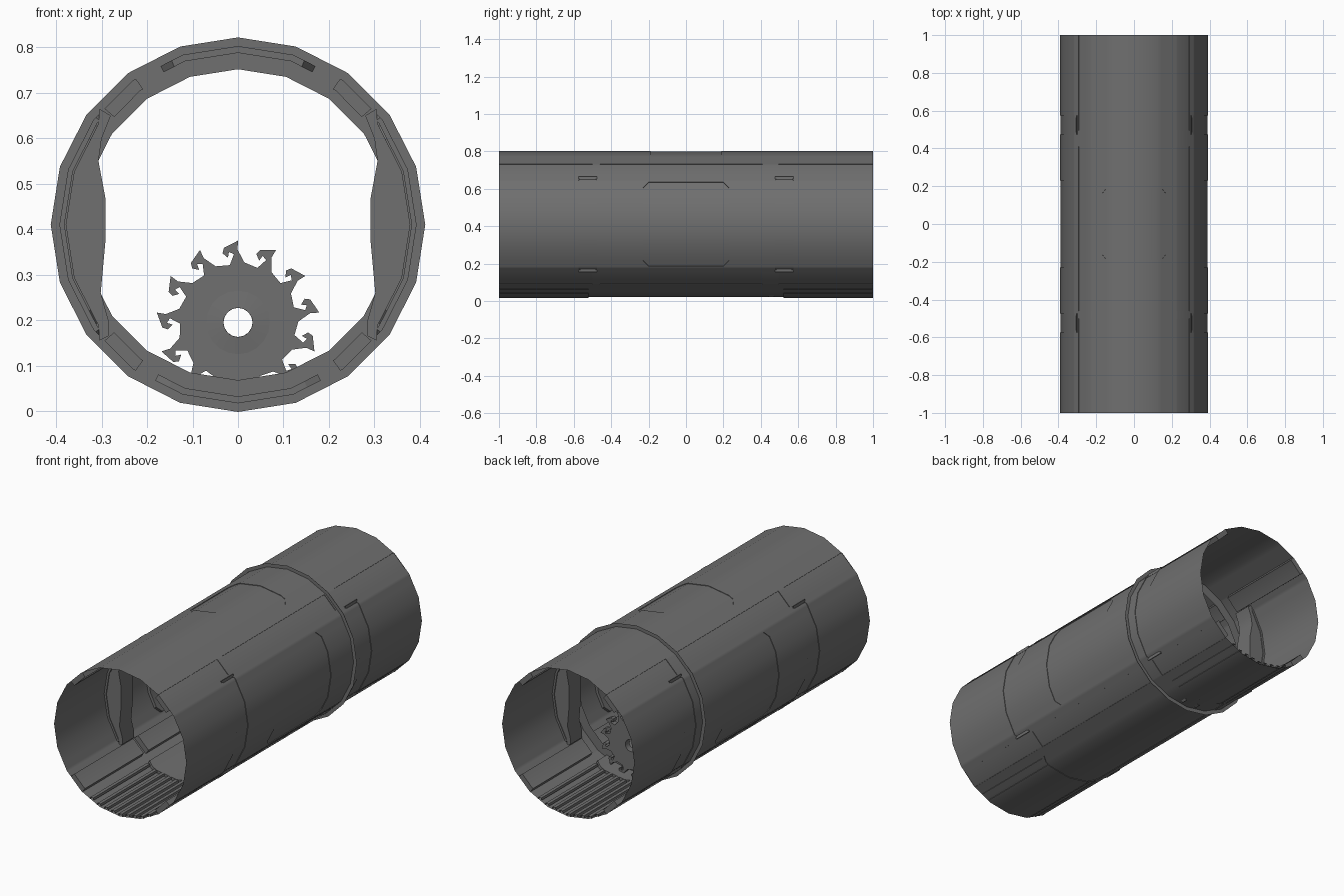
import bpy, bmesh, math
from mathutils import Vector

if "Cube" in bpy.data.objects:
    bpy.data.objects.remove(bpy.data.objects["Cube"])

CZ, R = 0.41, 0.393          # axis height, hull radius
SEG = 18.0                   # degrees per hull facet (20 sides)
LIP = 0.003                  # outer step of each panel

metal = bpy.data.materials.new("dark_grey")
metal.diffuse_color = (0.16, 0.16, 0.16, 1)
metal.use_nodes = True
metal.node_tree.nodes["Principled BSDF"].inputs["Base Color"].default_value = metal.diffuse_color


def polar(deg, r, y):
    a = math.radians(deg)    # 0 = top, 90 = +x
    return Vector((r * math.sin(a), y, CZ + r * math.cos(a)))


def facet_r(deg, r=R):
    return r * math.cos(math.radians(SEG / 2)) / math.cos(math.radians(deg % SEG - SEG / 2))


def finish(bm, name, smooth=30, normals=True):
    if normals:
        bmesh.ops.recalc_face_normals(bm, faces=bm.faces)
    me = bpy.data.meshes.new(name)
    bm.to_mesh(me)
    bm.free()
    me.materials.append(metal)
    ob = bpy.data.objects.new(name, me)
    bpy.context.collection.objects.link(ob)
    if smooth:
        bpy.ops.object.select_all(action='DESELECT')
        ob.select_set(True)
        bpy.context.view_layer.objects.active = ob
        bpy.ops.object.shade_smooth_by_angle(angle=math.radians(smooth))
    return ob


def prism(bm, pts, y0, y1):
    # closed outline of (x, z) extruded along y
    f = bm.faces.new([bm.verts.new((x, y0, z)) for x, z in pts])
    g = bmesh.ops.extrude_face_region(bm, geom=[f], use_keep_orig=True)
    vs = [v for v in g['geom'] if isinstance(v, bmesh.types.BMVert)]
    bmesh.ops.translate(bm, vec=(0, y1 - y0, 0), verts=vs)


def push_in(bm, faces, depth, keep):
    # extrude a panel towards the axis; keep=True leaves the outer skin closed
    g = bmesh.ops.extrude_face_region(bm, geom=faces, use_keep_orig=keep)
    for v in g['geom']:
        if isinstance(v, bmesh.types.BMVert):
            v.co -= Vector((v.co.x, 0, v.co.z - CZ)).normalized() * depth
    if not keep:
        bmesh.ops.delete(bm, geom=[f for f in faces if f.is_valid], context='FACES_ONLY')
    return [f for f in g['geom'] if isinstance(f, bmesh.types.BMFace)]


# Panels: angle from/to, y from/to, corner cut (degrees, y), inner box depth
panels = [(-26, 26, -.19, .19, 4, .03, .012), (152, 208, -.52, .52, 5, .02, .012)]
for c in (90, 270):
    panels.append((c - 35, c + 35, -.23, .23, 5, .03, .012))
    for s in (-1, 1):
        y0, y1 = sorted((s * .475, s * .575))
        panels.append((c - 40, c + 40, y0, y1, 3, .02, .008))
for a in (35, 131, 215, 311):
    for y0, y1 in ((-1, -.5), (-.46, .41), (.495, 1)):
        panels.append((a, a + 14, y0, y1, 0, 0, .025))

# Hull shell: grid cut along every panel border, panels pushed inward
ang = {SEG * k for k in range(-1, 19)} | {-30.0}
ys = {-1.0, 1.0}
for a, b, c, d, ca, cy, dep in panels:
    ang |= {float(t) for t in (a, a + ca, b - ca, b)}
    ys |= {round(t, 4) for t in (c, c + cy, d - cy, d)}
ang, ys = sorted(ang), sorted(ys)
bm = bmesh.new()
grid = [[bm.verts.new(polar(t, facet_r(t), y)) for y in ys] for t in ang]
groups = {k: [] for k in range(len(panels))}
na = len(ang)
for i in range(na):
    t0, t1 = ang[i], (ang[i + 1] if i + 1 < na else 330.0)
    for j in range(len(ys) - 1):
        q = [grid[i][j], grid[(i + 1) % na][j], grid[(i + 1) % na][j + 1], grid[i][j + 1]]
        tm, ym = (t0 + t1) / 2, (ys[j] + ys[j + 1]) / 2
        owner, corner = None, None
        for k, (a, b, c, d, ca, cy, dep) in enumerate(panels):
            if a < tm < b and c < ym < d:
                owner = k
                lo_a, hi_a = tm < a + ca, tm > b - ca
                lo_y, hi_y = ym < c + cy, ym > d - cy
                if (lo_a or hi_a) and (lo_y or hi_y):
                    corner = {(1, 1): 0, (0, 1): 1, (0, 0): 2, (1, 0): 3}[(int(lo_a), int(lo_y))]
        if corner is None:
            f = bm.faces.new(q)
            if owner is not None:
                groups[owner].append(f)
        else:
            q = q[corner:] + q[:corner]
            bm.faces.new((q[0], q[1], q[3]))
            groups[owner].append(bm.faces.new((q[1], q[2], q[3])))
bmesh.ops.recalc_face_normals(bm, faces=bm.faces)
for k, faces in groups.items():
    skin = push_in(bm, faces, LIP, False)
    push_in(bm, skin, panels[k][6], True)
finish(bm, "hull_shell", normals=False)

# Flat bulkhead ring
bm = bmesh.new()
loops = [[bm.verts.new(polar(SEG * k, r, .42)) for k in range(20)] for r in (.412, .342)]
for k in range(20):
    n = (k + 1) % 20
    bm.faces.new((loops[0][k], loops[0][n], loops[1][n], loops[1][k]))
finish(bm, "bulkhead_ring", 0)

# Side frames bulging inward behind the four small side panels
inner = [(.305, .155), (.285, .165), (.285, .20), (.302, .26), (.292, .37),
         (.292, .47), (.307, .55), (.30, .60), (.28, .65), (.305, .665)]
outer = [(p.x, p.z) for p in (polar(t, facet_r(t, .379), 0) for t in (54, 72, 90, 108, 126))]
for side, sx in (("right", 1), ("left", -1)):
    for end, y in (("front", -.525), ("rear", .525)):
        bm = bmesh.new()
        prism(bm, [(sx * x, z) for x, z in inner + outer], y - .05, y + .05)
        finish(bm, f"side_frame_{side}_{end}", 45)

# Floor ribs at both ends, open channels following the hull curve
bm = bmesh.new()
for k in range(-4, 5):
    x = k * .042
    z = facet_r(math.degrees(math.asin(x / .39)) + 180, .391)
    z = CZ - math.sqrt(z * z - x * x)
    for y0, y1 in ((-1, -.52), (.52, 1)):
        prof = [(x - .011, z), (x - .009, z + .012), (x + .009, z + .012), (x + .011, z)]
        rows = [[bm.verts.new((px, y, pz)) for px, pz in prof] for y in (y0, y1)]
        for i in range(3):
            bm.faces.new((rows[0][i], rows[0][i + 1], rows[1][i + 1], rows[1][i]))
finish(bm, "floor_ribs", 0)

# Hooked gear wheel behind the ring
GZ, N = .195, 13
tooth = [(-.018, .126), (-.009, .150), (-.020, .155), (-.022, .142), (-.034, .152),
         (-.031, .164), (0, .18), (-.001, .160), (.014, .132)]
bm = bmesh.new()
rim = []
for k in range(N):
    a = math.radians(360 / N * k)
    for t, r in tooth:
        rim.append(bm.verts.new((t * math.cos(a) + r * math.sin(a), .44,
                                 GZ - t * math.sin(a) + r * math.cos(a))))
hole = [bm.verts.new((.032 * math.sin(math.tau * k / 16), .44,
                      GZ + .032 * math.cos(math.tau * k / 16))) for k in range(16)]
edges = [bm.edges.new((l[i], l[(i + 1) % len(l)])) for l in (rim, hole) for i in range(len(l))]
bmesh.ops.triangle_fill(bm, edges=edges, use_beauty=True, normal=(0, -1, 0))
g = bmesh.ops.extrude_face_region(bm, geom=bm.faces[:], use_keep_orig=True)
bmesh.ops.translate(bm, vec=(0, .03, 0), verts=[v for v in g['geom'] if isinstance(v, bmesh.types.BMVert)])
finish(bm, "gear_wheel")

# Shallow gear hub collar
bm = bmesh.new()
prof = [(.032, .44), (.032, .436), (.07, .44)]
rows = [[bm.verts.new((r * math.sin(math.tau * k / 20), y, GZ + r * math.cos(math.tau * k / 20)))
         for k in range(20)] for r, y in prof]
for a, b in zip(rows, rows[1:]):
    for k in range(20):
        n = (k + 1) % 20
        bm.faces.new((a[k], a[n], b[n], b[k]))
finish(bm, "gear_hub")
